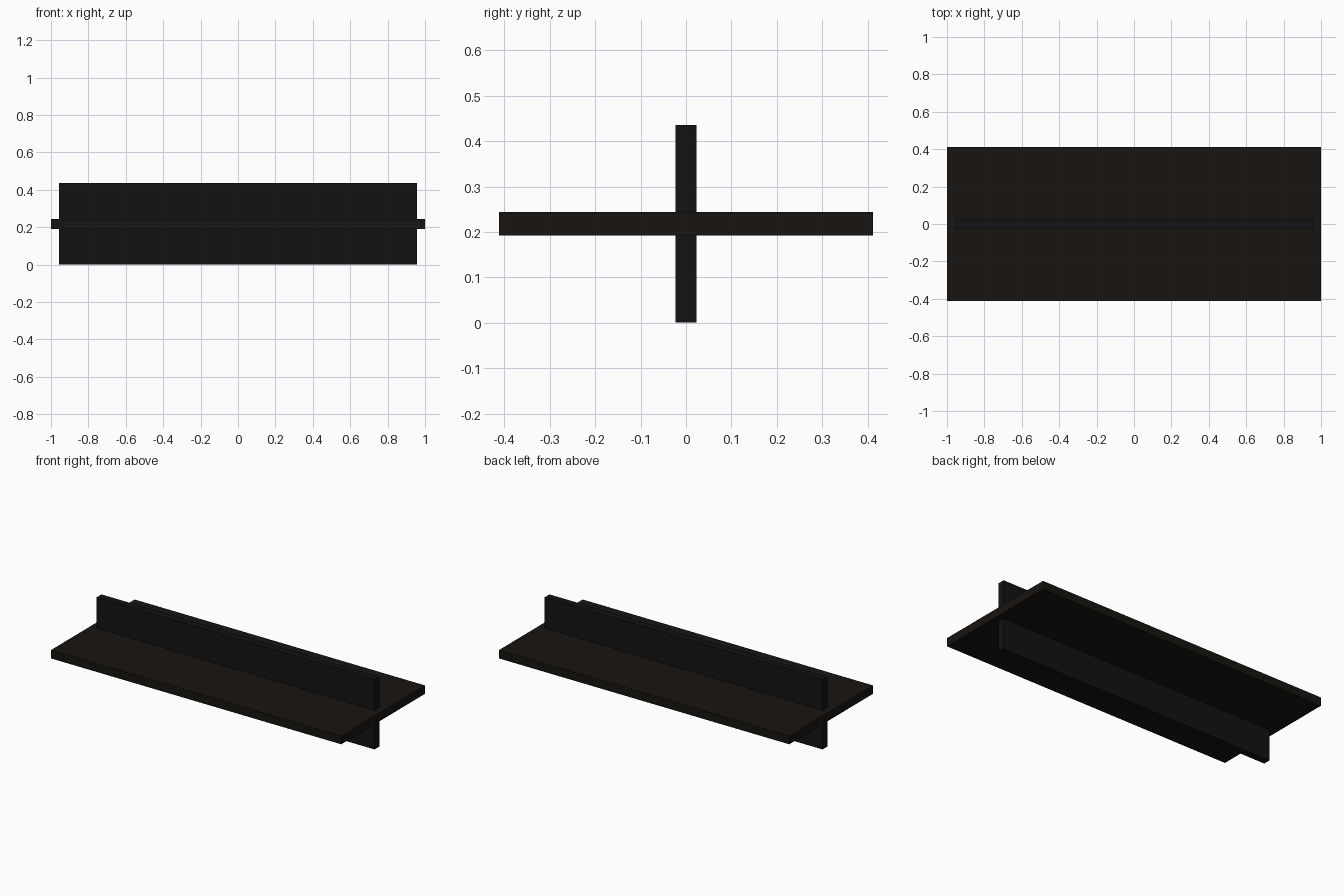
import bpy

if "Cube" in bpy.data.objects:
    bpy.data.objects.remove(bpy.data.objects["Cube"])


def box(name, size, z, color):
    bpy.ops.mesh.primitive_cube_add(size=1, location=(0, 0, z))
    ob = bpy.context.object
    ob.name = name
    ob.scale = size
    bpy.ops.object.transform_apply(location=False, rotation=False, scale=True)
    mat = bpy.data.materials.new(name + "_material")
    mat.diffuse_color = (*color, 1)
    mat.use_nodes = True
    mat.node_tree.nodes["Principled BSDF"].inputs["Base Color"].default_value = mat.diffuse_color
    ob.data.materials.append(mat)
    return ob


MID = 0.218

# Wide flat board
box("horizontal_board", (2.0, 0.824, 0.052), MID, (0.009, 0.007, 0.005))

# Upright board crossing through the middle, slightly shorter
box("vertical_board", (1.914, 0.046, 2 * MID), MID, (0.006, 0.006, 0.006))
